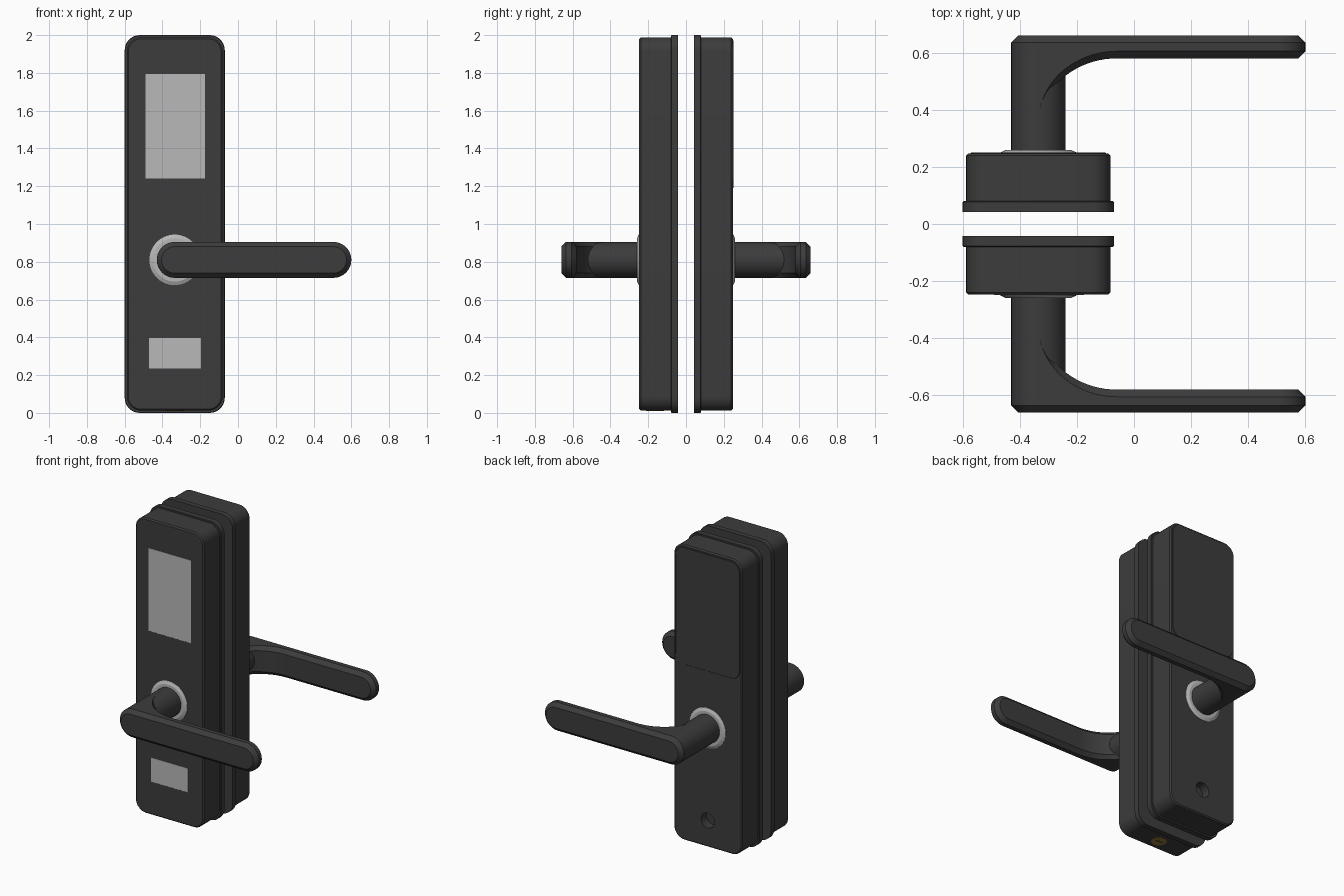
import bpy, bmesh, math
from mathutils import Vector

if "Cube" in bpy.data.objects:
    bpy.data.objects.remove(bpy.data.objects["Cube"])

CX, HZ, R = -0.335, 0.81, 0.095      # spindle x, handle height, handle half width


def material(name, rgb):
    m = bpy.data.materials.new(name)
    m.diffuse_color = (*rgb, 1)
    m.use_nodes = True
    m.node_tree.nodes["Principled BSDF"].inputs["Base Color"].default_value = m.diffuse_color
    return m


DARK = material("dark_coating", (0.045, 0.045, 0.045))
LIGHT = material("light_metal", (0.48, 0.48, 0.48))
BRASS = material("brass", (0.30, 0.18, 0.04))


def loft(name, rings, mat, strips=False):
    """Skin equal-length rings; cap with ngons, or with strips for curved caps."""
    bm = bmesh.new()
    vr = [[bm.verts.new(p) for p in ring] for ring in rings]
    n = len(vr[0])
    for a, b in zip(vr, vr[1:]):
        for i in range(n):
            j = (i + 1) % n
            bm.faces.new((a[i], a[j], b[j], b[i]))
    for ring in (vr[0], vr[-1]):
        if strips:
            for i in range(n // 2 - 1):
                bm.faces.new((ring[i], ring[i + 1], ring[n - 2 - i], ring[n - 1 - i]))
        else:
            bm.faces.new(ring)
    bmesh.ops.remove_doubles(bm, verts=bm.verts, dist=1e-5)
    bmesh.ops.recalc_face_normals(bm, faces=bm.faces)
    me = bpy.data.meshes.new(name)
    bm.to_mesh(me)
    bm.free()
    ob = bpy.data.objects.new(name, me)
    bpy.context.collection.objects.link(ob)
    me.materials.append(mat)
    return ob


def smooth(ob, angle=25):
    bpy.ops.object.select_all(action='DESELECT')
    ob.select_set(True)
    bpy.context.view_layer.objects.active = ob
    bpy.ops.object.shade_smooth_by_angle(angle=math.radians(angle))


def slab(name, x0, x1, z0, z1, r, y0, y1, bevel, mat=DARK):
    """Rounded rectangle in xz, extruded from y0 to y1 with a chamfered outer edge."""
    s = 1 if y1 > y0 else -1

    def ring(y, inset):
        pts = []
        for k, (cx, cz) in enumerate([(x1 - r, z1 - r), (x0 + r, z1 - r),
                                      (x0 + r, z0 + r), (x1 - r, z0 + r)]):
            for i in range(9):
                a = math.pi / 2 * (k + i / 8)
                pts.append((cx + (r - inset) * math.cos(a), y, cz + (r - inset) * math.sin(a)))
        return pts
    return loft(name, [ring(y0, 0), ring(y1 - s * bevel, 0), ring(y1, bevel)], mat)


def turned(name, profile, mat, x=CX, z=HZ, n=48):
    """Round part about a y axis from (y, radius) pairs."""
    return loft(name, [[(x + r * math.cos(2 * math.pi * i / n), y, z + r * math.sin(2 * math.pi * i / n))
                        for i in range(n)] for y, r in profile], mat)


def lever(name, s):
    """Chamfered stadium bar whose inner face sweeps down onto the stem."""
    ax, tip, c, rise = -0.06, 0.505, 0.025, 0.25
    yin = 0.58

    def inner(x):
        if x >= ax:
            return yin
        t = min(1, (ax - x) / (ax - CX))
        return yin - rise + rise * math.sqrt(max(0, 1 - t * t))

    def rows(r):
        left = [(CX - r * math.cos(i * math.pi / 24), r * math.sin(i * math.pi / 24)) for i in range(12)]
        arc = [(ax - (ax - CX) * math.cos(i * math.pi / 40), r) for i in range(21)]
        right = [(tip + r * math.sin(i * math.pi / 24), r * math.cos(i * math.pi / 24)) for i in range(13)]
        return left + arc + right

    def ring(r, fy):
        rw = rows(r)
        return ([(x, s * fy(x), HZ + h) for x, h in rw] +
                [(x, s * fy(x), HZ - h) for x, h in reversed(rw)])
    return loft(name, [ring(R - c, inner), ring(R, lambda x: inner(x) + c),
                       ring(R, lambda x: 0.635), ring(R - c, lambda x: 0.66)], DARK, strips=True)


# Matching lock halves on either side of the door
bodies = {}
for side, s in (("front", -1), ("back", 1)):
    smooth(slab(side + "_gasket", -0.6, -0.07, 0, 2, 0.08, s * 0.0425, s * 0.08, 0.003))
    bodies[side] = slab(side + "_body", -0.588, -0.082, 0.012, 1.988, 0.075,
                        s * 0.08, s * 0.2475, 0.008)
    smooth(turned(side + "_rose", [(s * 0.246, 0.134), (s * 0.25, 0.134), (s * 0.259, 0.115),
                                   (s * 0.259, 0.09)], LIGHT))
    smooth(turned(side + "_stem", [(s * 0.24, R), (s * 0.625, R)], DARK))
    smooth(lever(side + "_lever", s))

# Thumb-turn recess near the bottom of the back body
cutter = turned("recess_cutter", [(0.19, 0.05), (0.3, 0.05)], DARK, z=0.19, n=32)
cutter.hide_render = True
back = bodies["back"]
mod = back.modifiers.new("recess", 'BOOLEAN')
mod.operation, mod.solver, mod.object = 'DIFFERENCE', 'EXACT', cutter
bpy.context.view_layer.objects.active = back
bpy.ops.object.modifier_apply(modifier=mod.name)
bpy.data.objects.remove(cutter)
for b in bodies.values():
    smooth(b)

# Battery cover on the back, screen and reader panel on the front
smooth(slab("battery_cover", -0.572, -0.098, 1.19, 1.972, 0.06, 0.245, 0.2505, 0.002))
slab("screen", -0.49, -0.175, 1.24, 1.795, 0.002, -0.245, -0.2485, 0.0005, LIGHT)
slab("reader_panel", -0.472, -0.195, 0.235, 0.397, 0.002, -0.245, -0.2485, 0.0005, LIGHT)

# Emergency key cylinder under the front body, with its slot
bpy.ops.mesh.primitive_cylinder_add(vertices=32, radius=0.048, depth=0.01, location=(CX, -0.165, 0.015))
key = bpy.context.object
key.name = "key_cylinder"
key.data.materials.append(BRASS)
smooth(key)
bpy.ops.mesh.primitive_cube_add(size=1, location=(CX, -0.165, 0.012))
slot = bpy.context.object
slot.name = "key_slot"
slot.scale = (0.05, 0.01, 0.006)
slot.data.materials.append(DARK)
